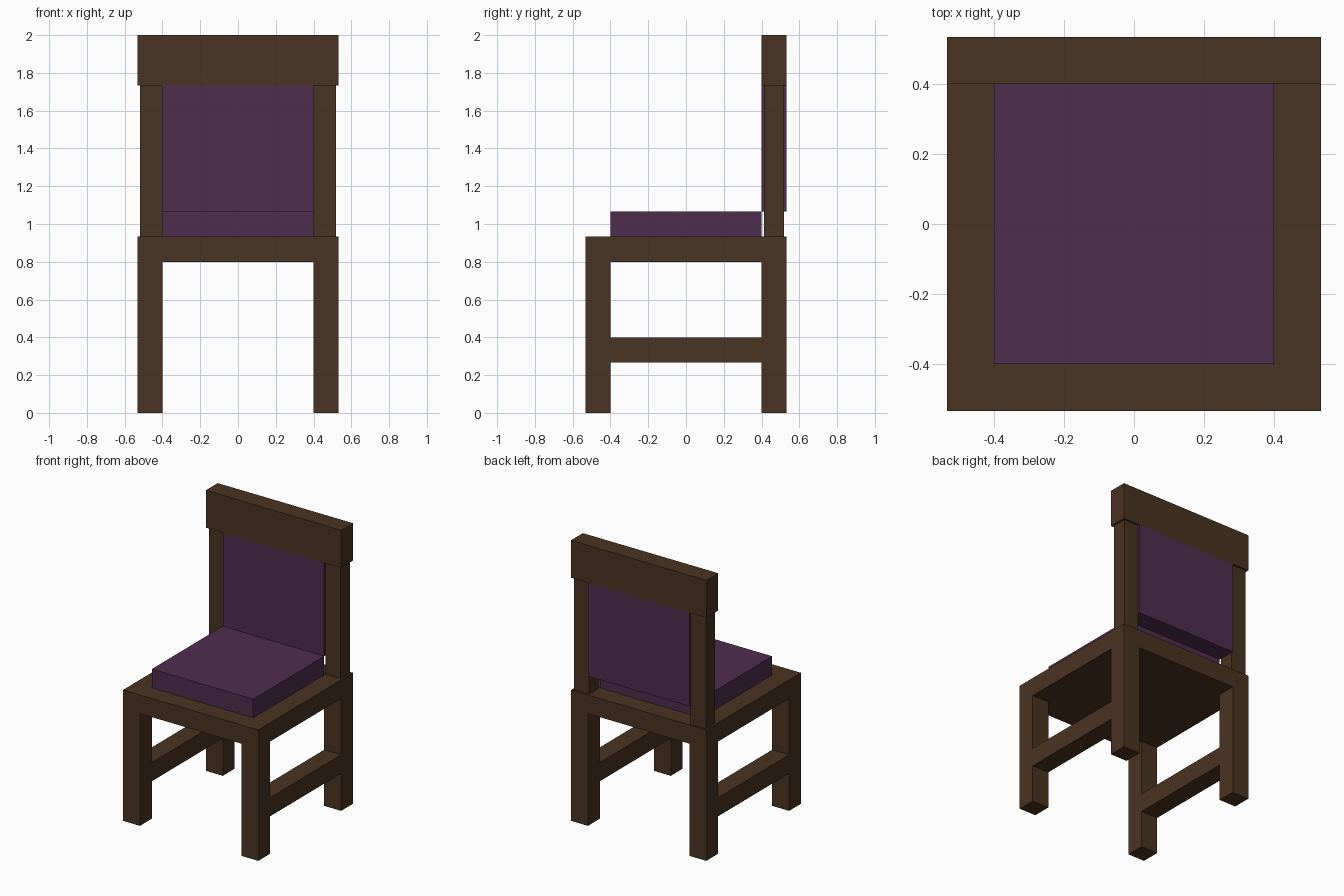
import bpy

if "Cube" in bpy.data.objects:
    bpy.data.objects.remove(bpy.data.objects["Cube"])

U = 2 / 15  # basic timber thickness


def material(name, color):
    m = bpy.data.materials.new(name)
    m.diffuse_color = (*color, 1)
    m.use_nodes = True
    m.node_tree.nodes["Principled BSDF"].inputs["Base Color"].default_value = m.diffuse_color
    return m


wood = material("dark brown wood", (0.0685, 0.0331, 0.0159))
fabric = material("purple fabric", (0.0762, 0.0262, 0.0762))


def box(name, lo, hi, mat):
    """Axis-aligned box between two corners."""
    bpy.ops.mesh.primitive_cube_add(size=1, location=[(a + b) / 2 for a, b in zip(lo, hi)])
    o = bpy.context.object
    o.name = name
    o.scale = [b - a for a, b in zip(lo, hi)]
    bpy.ops.object.transform_apply(location=False, rotation=False, scale=True)
    o.data.materials.append(mat)


I, O = 3 * U, 4 * U  # inner and outer half width

# seat slab and cushion
box("seat", (-O, -O, 6 * U), (O, O, 7 * U), wood)
box("seat_cushion", (-I, -I, 7 * U), (I, I, 8 * U), fabric)

# legs, side stretchers and back posts, mirrored left and right
for side, s in (("left", -1), ("right", 1)):
    def side_box(name, x0, x1, y0, y1, z0, z1):
        xs = sorted((s * x0, s * x1))
        box(f"{side}_{name}", (xs[0], y0, z0), (xs[1], y1, z1), wood)

    side_box("front_leg", I, O, -O, -I, 0, 6 * U)
    side_box("back_leg", I, O, I, O, 0, 6 * U)
    side_box("stretcher", I, O, -I, I, 2 * U, 3 * U)
    side_box("back_post", I, O - 0.0133, I + 0.0133, O - 0.0133, 7 * U, 13 * U)

# backrest panel and top rail
box("back_panel", (-I, I, 8 * U), (I, O, 13 * U), fabric)
box("top_rail", (-O, I, 13 * U), (O, O, 15 * U), wood)
